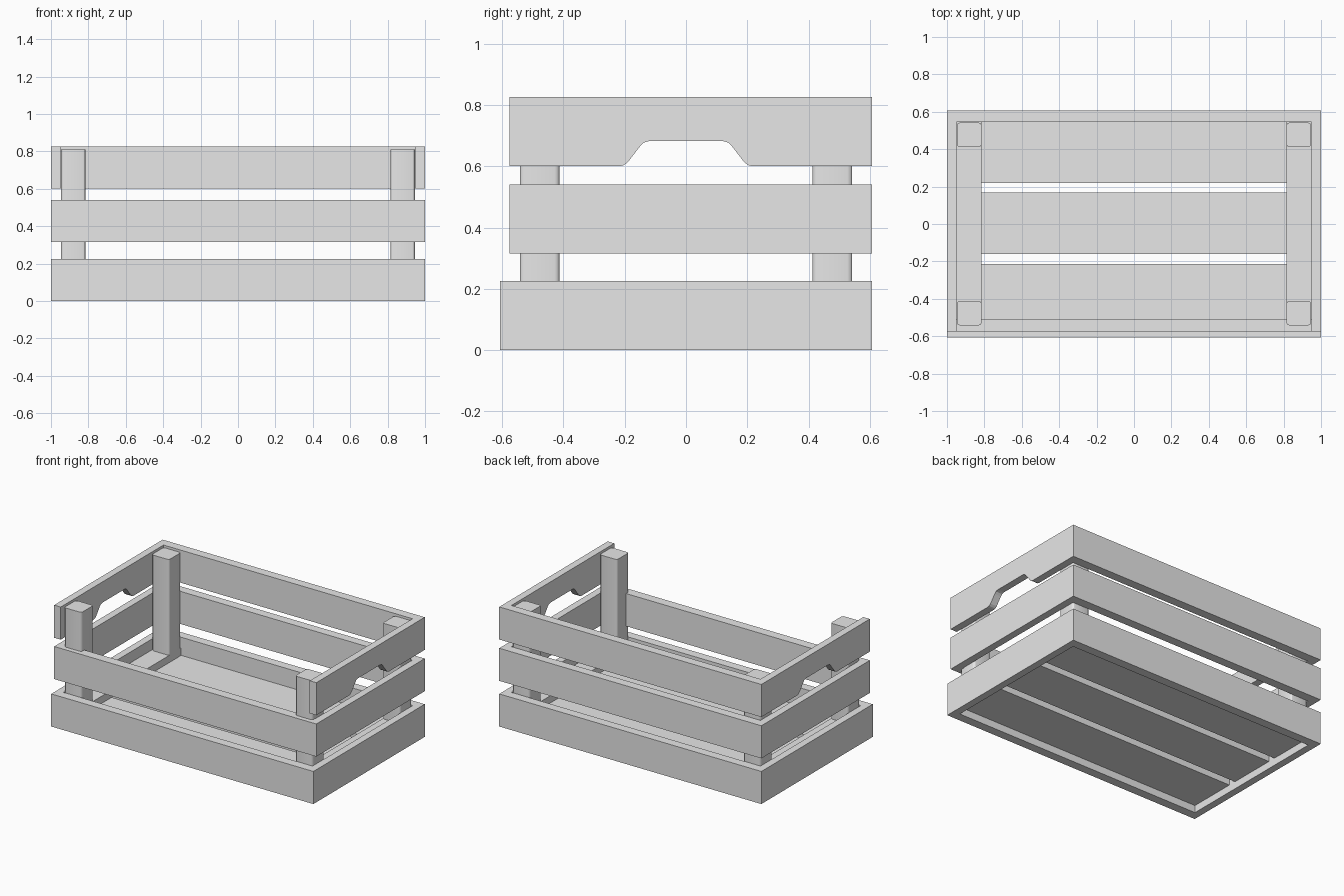
import bpy, bmesh
from mathutils import Vector

if "Cube" in bpy.data.objects:
    bpy.data.objects.remove(bpy.data.objects["Cube"])

wood = bpy.data.materials.new("plain_grey")
wood.diffuse_color = (0.8, 0.8, 0.8, 1)
wood.use_nodes = True
wood.node_tree.nodes["Principled BSDF"].inputs["Base Color"].default_value = wood.diffuse_color


def finish(name, bm):
    bmesh.ops.recalc_face_normals(bm, faces=bm.faces[:])
    me = bpy.data.meshes.new(name)
    bm.to_mesh(me)
    bm.free()
    me.materials.append(wood)
    ob = bpy.data.objects.new(name, me)
    bpy.context.collection.objects.link(ob)
    return ob


def box(name, x0, x1, y0, y1, z0, z1):
    bm = bmesh.new()
    bmesh.ops.create_cube(bm, size=1)
    for v in bm.verts:
        v.co = Vector((x1 if v.co.x > 0 else x0,
                       y1 if v.co.y > 0 else y0,
                       z1 if v.co.z > 0 else z0))
    return finish(name, bm)


def band(name, outer, inner, z0, z1, closed=True):
    """Board band between two matching outlines, with mitred corners."""
    bm = bmesh.new()
    rows = [[bm.verts.new((x, y, z)) for x, y in path]
            for path, z in ((outer, z0), (outer, z1), (inner, z1), (inner, z0))]
    n = len(outer)
    for i in range(n if closed else n - 1):
        j = (i + 1) % n
        for k in range(4):
            a, b = rows[k], rows[(k + 1) % 4]
            bm.faces.new((a[i], a[j], b[j], b[i]))
    if not closed:
        for i in (0, n - 1):
            bm.faces.new([r[i] for r in rows])
    return finish(name, bm)


def outline(x, y0, y1):
    return [(-x, y0), (-x, y1), (x, y1), (x, y0)]


# Side boards: two closed rings and an upper one open at the front
band("lower_boards", outline(1, -.607, .607), outline(.95, -.545, .545), 0, .225)
band("middle_boards", outline(1, -.575, .607), outline(.95, -.51, .545), .315, .54)
upper = band("upper_boards", outline(1, -.575, .607), outline(.95, -.575, .545),
             .60, .825, closed=False)

# Hand grips: rounded notch through both upper side boards
half = [(.235, .58), (.217, .60), (.204, .603), (.19, .613),
        (.15, .665), (.138, .677), (.12, .682)]
profile = half + [(-y, z) for y, z in reversed(half)]
bm = bmesh.new()
face = bm.faces.new([bm.verts.new((-1.2, y, z)) for y, z in profile])
ext = bmesh.ops.extrude_face_region(bm, geom=[face])
bmesh.ops.translate(bm, vec=(2.4, 0, 0),
                    verts=[g for g in ext["geom"] if isinstance(g, bmesh.types.BMVert)])
cutter = finish("grip_cutter", bm)
cutter.hide_render = True
cutter.hide_viewport = True
cut = upper.modifiers.new("grips", 'BOOLEAN')
cut.operation = 'DIFFERENCE'
cut.solver = 'EXACT'
cut.object = cutter

# Floor slats
for i, (y0, y1) in enumerate(((-.545, -.213), (-.16, .168), (.22, .545))):
    box(f"floor_slat_{i + 1}", -.95, .95, y0, y1, .05, .10)

# Cross beams and corner posts on each side
for side, s in (("left", -1), ("right", 1)):
    x0, x1 = sorted((s * .815, s * .95))
    box(f"{side}_floor_beam", x0, x1, -.545, .545, .10, .15)
    for end, t in (("front", -1), ("back", 1)):
        px0, px1 = sorted((s * .815, s * .947))
        y0, y1 = sorted((t * .412, t * .542))
        post = box(f"{side}_{end}_post", px0, px1, y0, y1, .14, .81)
        # Round only the upright edges
        bm = bmesh.new()
        bm.from_mesh(post.data)
        edges = [e for e in bm.edges
                 if abs(e.verts[0].co.z - e.verts[1].co.z) > .1]
        bmesh.ops.bevel(bm, geom=edges, offset=.016, segments=3,
                        profile=.5, affect='EDGES')
        bm.to_mesh(post.data)
        bm.free()
        bpy.ops.object.select_all(action='DESELECT')
        post.select_set(True)
        bpy.context.view_layer.objects.active = post
        bpy.ops.object.shade_smooth_by_angle()
